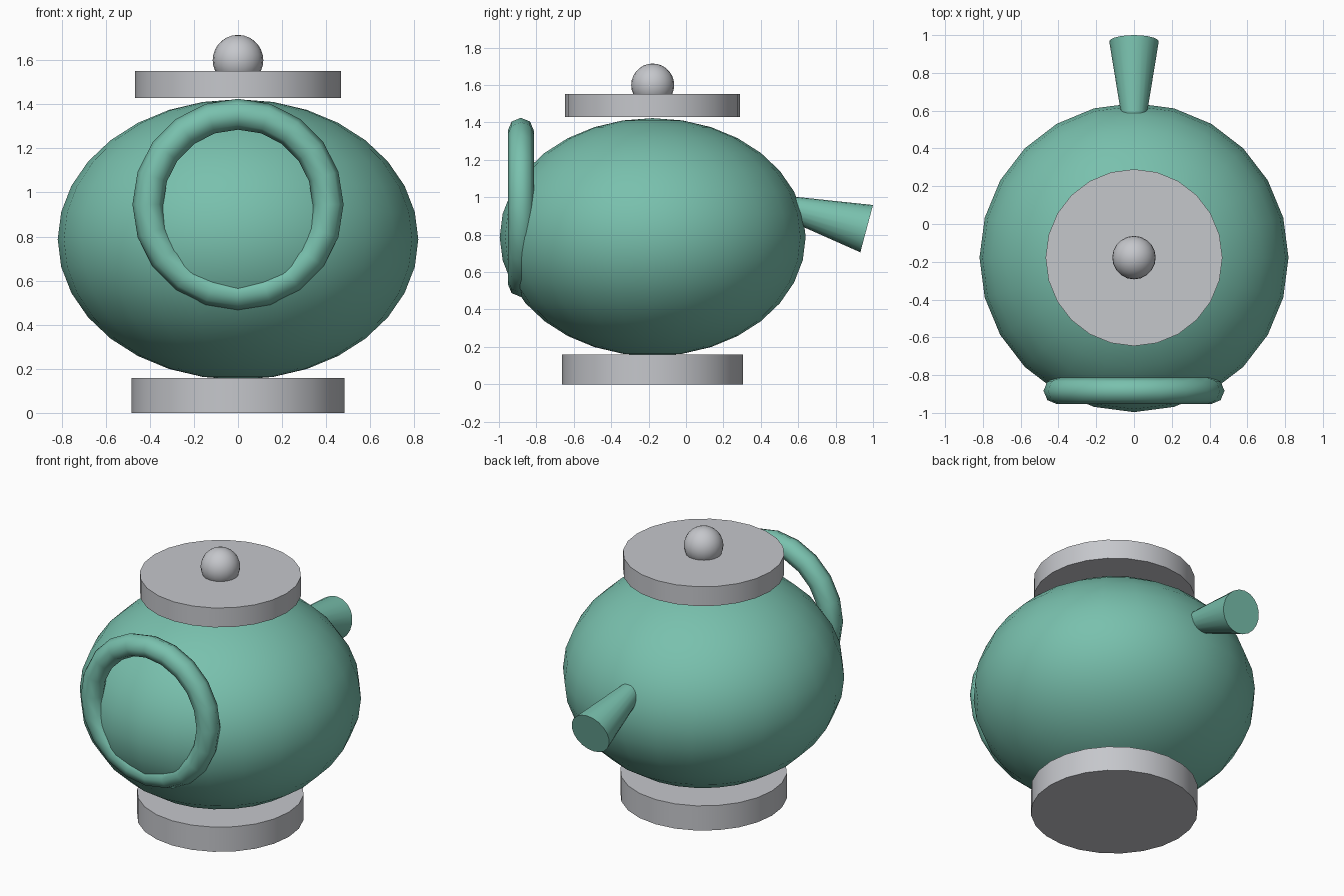
import bpy
import math
from mathutils import Vector

if "Cube" in bpy.data.objects:
    bpy.data.objects.remove(bpy.data.objects["Cube"])

CY = -0.178  # body axis position along y


def material(name, rgb):
    m = bpy.data.materials.new(name)
    m.diffuse_color = (*rgb, 1)
    m.use_nodes = True
    m.node_tree.nodes["Principled BSDF"].inputs["Base Color"].default_value = m.diffuse_color
    return m


teal = material("teal glaze", (0.19, 0.53, 0.42))
grey = material("light grey", (0.56, 0.57, 0.60))


def finish(name, mat):
    ob = bpy.context.object
    ob.name = name
    ob.data.materials.append(mat)
    bpy.ops.object.shade_smooth_by_angle(angle=math.radians(50))
    return ob


def disc(name, radius, z0, z1):
    bpy.ops.mesh.primitive_cylinder_add(vertices=24, radius=radius, depth=z1 - z0,
                                        location=(0, CY, (z0 + z1) / 2))
    return finish(name, grey)


# Squashed round body
bpy.ops.mesh.primitive_uv_sphere_add(segments=24, ring_count=16, radius=1, location=(0, CY, 0.787))
bpy.context.object.scale = (0.818, 0.818, 0.636)
finish("body", teal)

# Foot and lid
disc("foot", 0.484, 0, 0.158)
disc("lid", 0.468, 1.428, 1.552)

# Lid knob
bpy.ops.mesh.primitive_uv_sphere_add(segments=20, ring_count=14, radius=0.115, location=(0, CY, 1.60))
finish("lid_knob", grey)

# Upright ring handle at the front
bpy.ops.mesh.primitive_torus_add(major_segments=20, minor_segments=8, major_radius=0.409,
                                 minor_radius=0.07, location=(0, -0.883, 0.946),
                                 rotation=(math.pi / 2, 0, 0))
finish("handle", teal)

# Flared spout at the back, tipped down 15 degrees
axis = Vector((0, math.cos(math.radians(15)), -math.sin(math.radians(15))))
length = 0.45
tip = Vector((0, 0.966, 0.832))
bpy.ops.mesh.primitive_cone_add(vertices=20, radius1=0.06, radius2=0.131, depth=length,
                                location=tip - axis * length / 2,
                                rotation=axis.to_track_quat('Z', 'Y').to_euler())
finish("spout", teal)
